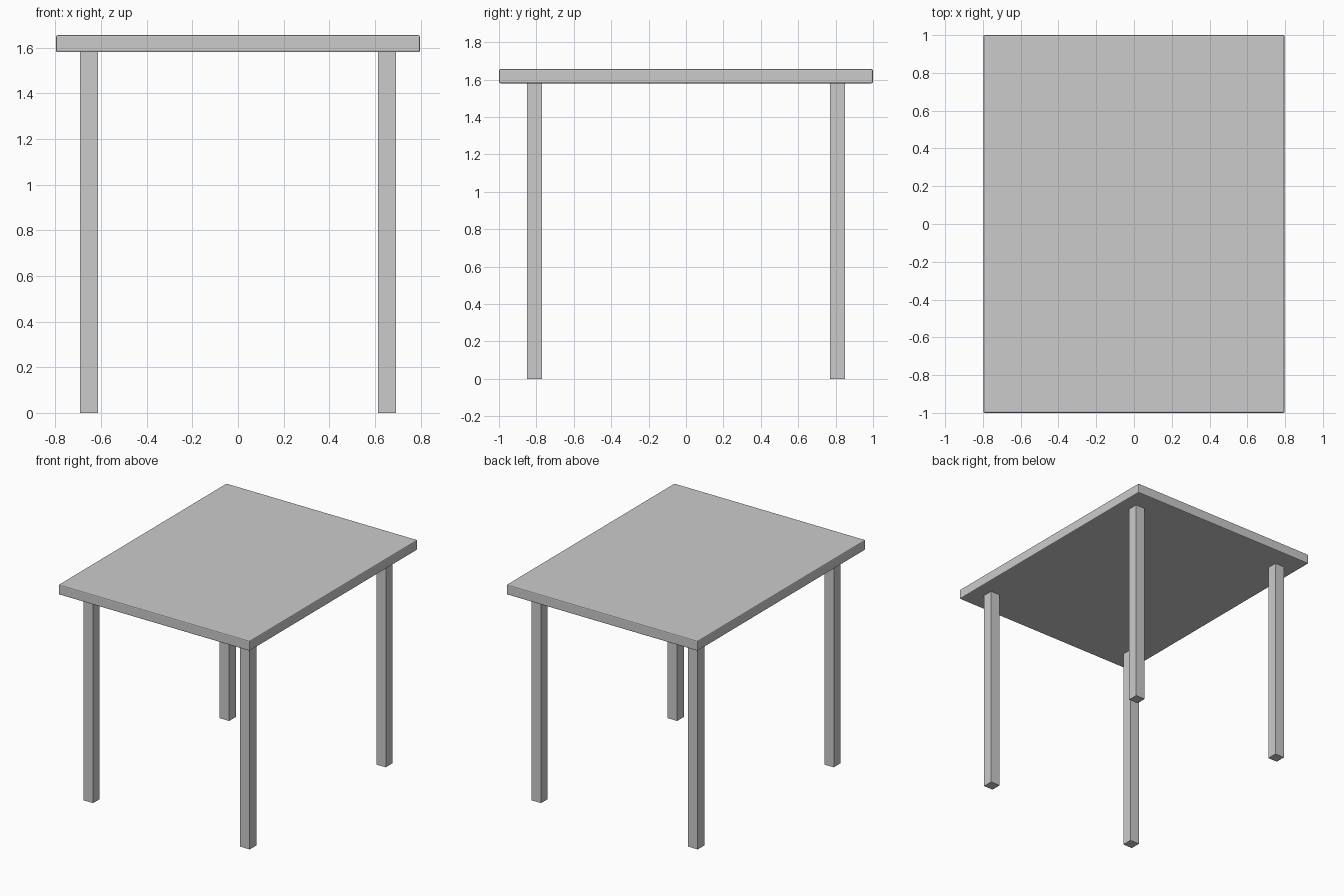
import bpy

if "Cube" in bpy.data.objects:
    bpy.data.objects.remove(bpy.data.objects["Cube"])

TOP_X, TOP_Y = 1.594, 2.0           # tabletop footprint
TOP_Z0, TOP_Z1 = 1.58, 1.655        # tabletop underside and surface
LEG = 0.079                         # square leg thickness
LEG_X, LEG_Y = 0.653, 0.81          # leg centre offsets


def box(name, centre, size):
    bpy.ops.mesh.primitive_cube_add(size=1, location=centre)
    obj = bpy.context.object
    obj.name = name
    obj.scale = size
    bpy.ops.object.transform_apply(location=False, rotation=False, scale=True)
    return obj


# Tabletop slab with slightly eased edges
top = box("tabletop", (0, 0, (TOP_Z0 + TOP_Z1) / 2), (TOP_X, TOP_Y, TOP_Z1 - TOP_Z0))
bevel = top.modifiers.new("eased_edges", 'BEVEL')
bevel.width = 0.007
bevel.segments = 2

# Four square legs
for y_name, sy in (("front", -1), ("back", 1)):
    for x_name, sx in (("left", -1), ("right", 1)):
        box(f"{y_name}_{x_name}_leg", (sx * LEG_X, sy * LEG_Y, TOP_Z0 / 2), (LEG, LEG, TOP_Z0))
